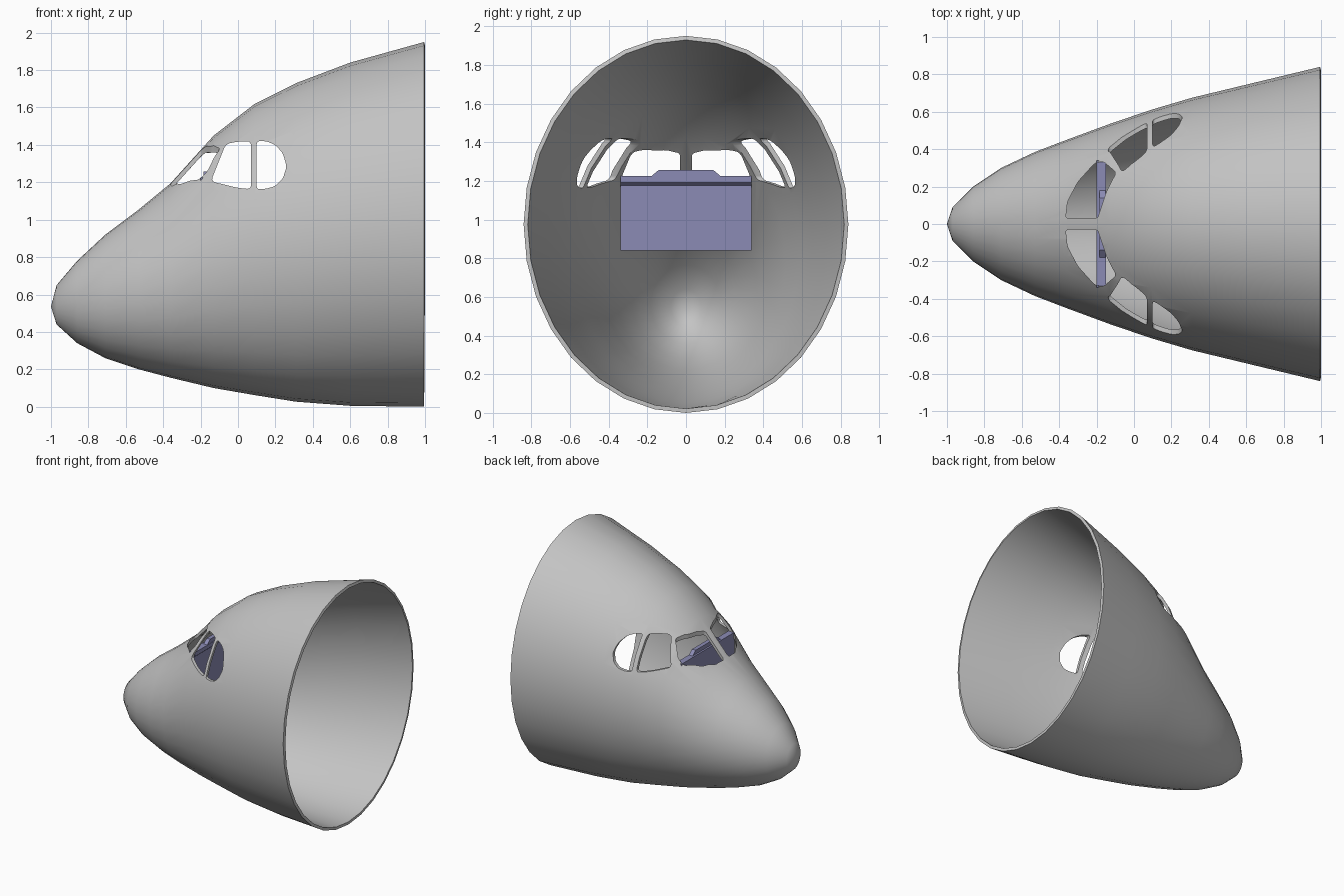
import bpy, bmesh, math

if "Cube" in bpy.data.objects:
    bpy.data.objects.remove(bpy.data.objects["Cube"])

def mat(name, rgb):
    m = bpy.data.materials.new(name)
    m.diffuse_color = (*rgb, 1)
    m.use_nodes = True
    m.node_tree.nodes["Principled BSDF"].inputs["Base Color"].default_value = m.diffuse_color
    return m

GREY = mat("hull_grey", (0.55, 0.55, 0.55))
BLUE = mat("panel_blue", (0.26, 0.26, 0.46))

def finish(name, bm, material):
    bmesh.ops.recalc_face_normals(bm, faces=bm.faces)
    me = bpy.data.meshes.new(name)
    bm.to_mesh(me)
    bm.free()
    ob = bpy.data.objects.new(name, me)
    bpy.context.collection.objects.link(ob)
    me.materials.append(material)
    return ob

def prism(name, pts, place, a, b, material, rounding=0):
    """Outline pts placed in space by place(u, v, depth), extruded from depth a to b."""
    bm = bmesh.new()
    face = bm.faces.new([bm.verts.new(place(u, v, a)) for u, v in pts])
    if rounding:
        bmesh.ops.bevel(bm, geom=bm.verts[:], offset=rounding, segments=3,
                        profile=0.5, affect='VERTICES', clamp_overlap=True)
        face = bm.faces[:][0]
    ext = bmesh.ops.extrude_face_region(bm, geom=[face])['geom']
    p, q = place(0, 0, a), place(0, 0, b)
    bmesh.ops.translate(bm, verts=[g for g in ext if isinstance(g, bmesh.types.BMVert)],
                        vec=[j - i for i, j in zip(p, q)])
    return finish(name, bm, material)

# Hull: elliptical rings (x, bottom z, top z, half width) lofted from the tip
RINGS = [(-0.97, 0.44, 0.65, 0.09), (-0.86, 0.34, 0.78, 0.20), (-0.71, 0.26, 0.92, 0.30),
         (-0.53, 0.20, 1.055, 0.385), (-0.36, 0.155, 1.195, 0.45), (-0.13, 0.10, 1.45, 0.535),
         (0.09, 0.062, 1.62, 0.61), (0.31, 0.027, 1.73, 0.675), (0.60, 0.005, 1.84, 0.745),
         (0.995, 0.0, 1.95, 0.84)]
SIDES = 32
bm = bmesh.new()
tip = bm.verts.new((-1, 0, 0.535))
prev = None
for x, lo, hi, w in RINGS:
    ring = []
    for i in range(SIDES):
        t = 2 * math.pi * i / SIDES
        ring.append(bm.verts.new((x, w * math.sin(t), (lo + hi) / 2 + (hi - lo) / 2 * math.cos(t))))
    for i in range(SIDES):
        j = (i + 1) % SIDES
        bm.faces.new((tip, ring[i], ring[j]) if prev is None
                     else (prev[i], ring[i], ring[j], prev[j]))
    prev = ring
hull = finish("nose_hull", bm, GREY)
# make sure the open shell faces outward before thickening it inward
if hull.data.polygons[0].normal.x > 0:
    hull.data.flip_normals()
sol = hull.modifiers.new("thickness", 'SOLIDIFY')
sol.thickness = 0.022
sol.offset = -1

# Window cutters
windscreen = [(-0.365, 0.03), (-0.355, 0.12), (-0.30, 0.225), (-0.21, 0.325), (-0.165, 0.335),
              (-0.095, 0.275), (-0.145, 0.18), (-0.195, 0.03)]
side_window = [(-0.145, 1.205), (-0.065, 1.405), (0.0, 1.418), (0.07, 1.42), (0.07, 1.163), (0.0, 1.17)]
rear_window = [(0.10, 1.42), (0.15, 1.42), (0.20, 1.40), (0.24, 1.355), (0.26, 1.285),
               (0.24, 1.22), (0.20, 1.18), (0.15, 1.165), (0.10, 1.163)]
along_y = lambda u, v, d: (u, d, v)
cutters = [prism("side_cutter", side_window, along_y, -1, 1, GREY, 0.022),
           prism("rear_cutter", rear_window, along_y, -1, 1, GREY, 0.015)]
for s in (-1, 1):
    cutters.append(prism("windscreen_cutter", windscreen,
                         lambda u, v, d, s=s: (u, s * v, d), 1.0, 1.8, GREY, 0.015))
for c in cutters:
    c.hide_render = True
    b = hull.modifiers.new("window", 'BOOLEAN')
    b.operation = 'DIFFERENCE'
    b.solver = 'EXACT'
    b.object = c

# Apply, then smooth the hull with crisp rims
bpy.context.view_layer.objects.active = hull
hull.select_set(True)
for m in list(hull.modifiers):
    bpy.ops.object.modifier_apply(modifier=m.name)
bpy.ops.object.shade_smooth_by_angle(angle=math.radians(35))
for c in cutters:
    bpy.data.objects.remove(c)

# Instrument panel with overhanging glare shield
panel = [(-0.20, 0.84), (-0.17, 0.84), (-0.17, 1.175), (-0.15, 1.192), (-0.15, 1.225), (-0.20, 1.225)]
prism("instrument_panel", panel, along_y, -0.34, 0.34, BLUE)
# Raised centre hood on the panel
hood = [(-0.185, 1.22), (0.185, 1.22), (0.14, 1.257), (-0.14, 1.257)]
prism("panel_hood", hood, lambda u, v, d: (d, u, v), -0.185, -0.152, BLUE)
